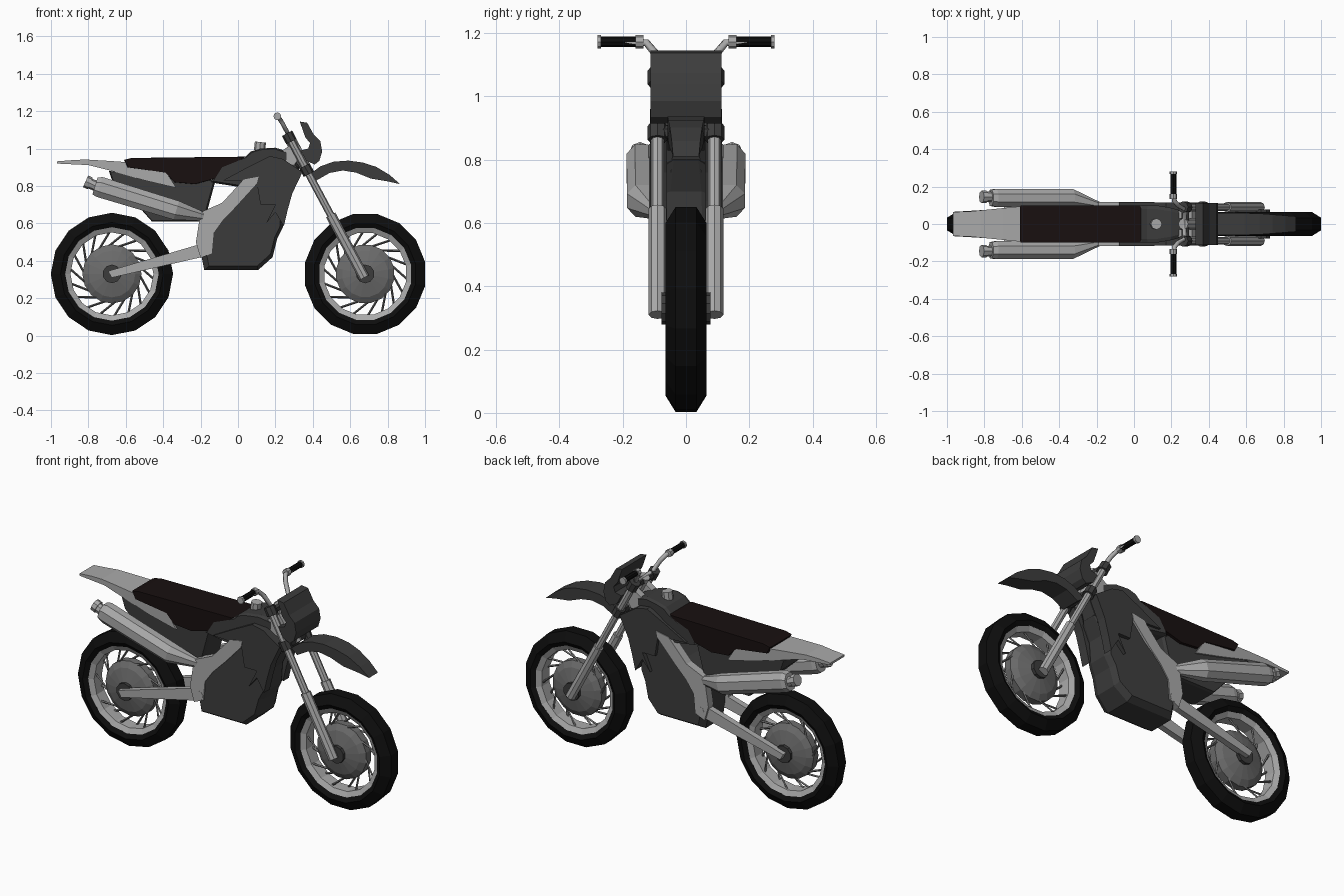
import bpy, bmesh, math
from mathutils import Vector, Matrix

if "Cube" in bpy.data.objects:
    bpy.data.objects.remove(bpy.data.objects["Cube"])

def material(name, r, g, b):
    m = bpy.data.materials.new(name)
    m.diffuse_color = (r, g, b, 1)
    m.use_nodes = True
    m.node_tree.nodes["Principled BSDF"].inputs["Base Color"].default_value = m.diffuse_color
    return m

LIGHT = material("light_grey", .40, .40, .40)
MID = material("mid_grey", .15, .15, .15)
DARK = material("dark_grey", .045, .045, .045)
BLACK = material("rubber", .004, .004, .004)
SEAT = material("seat_cover", .009, .005, .005)

def finish(name, bm, mat, mirror=False):
    bmesh.ops.remove_doubles(bm, verts=bm.verts, dist=1e-5)
    bmesh.ops.recalc_face_normals(bm, faces=bm.faces)
    me = bpy.data.meshes.new(name)
    bm.to_mesh(me)
    bm.free()
    me.materials.append(mat)
    ob = bpy.data.objects.new(name, me)
    bpy.context.collection.objects.link(ob)
    if mirror:
        mod = ob.modifiers.new("both_sides", 'MIRROR')
        mod.use_axis = (False, True, False)
    return ob

def loft(name, rings, mat, mirror=False, closed=False):
    """Skin a list of equal-length rings; capped unless closed."""
    bm = bmesh.new()
    vs = [[bm.verts.new(p) for p in r] for r in rings]
    n = len(rings[0])
    pairs = list(zip(vs, vs[1:])) + ([(vs[-1], vs[0])] if closed else [])
    for a, b in pairs:
        for i in range(n):
            bm.faces.new((a[i], a[(i + 1) % n], b[(i + 1) % n], b[i]))
    if not closed:
        bm.faces.new(vs[0])
        bm.faces.new(vs[-1])
    return finish(name, bm, mat, mirror)

def prism(name, pts, w, mat, inner=None, chamfer=0, shrink=.9):
    """Side profile (x, z) given width w; inner makes a mirrored side plate."""
    wf = w if callable(w) else (lambda x: w)
    cx = sum(p[0] for p in pts) / len(pts)
    cz = sum(p[1] for p in pts) / len(pts)
    def ring(s, cut=0):
        k = shrink if (chamfer and not cut) else 1
        return [(cx + (x - cx) * k, s * (wf(x) - cut), cz + (z - cz) * k) for x, z in pts]
    if inner is not None:
        rings = [[(x, inner, z) for x, z in pts]]
    else:
        rings = [ring(-1)] + ([ring(-1, chamfer)] if chamfer else [])
    rings += ([ring(1, chamfer)] if chamfer else []) + [ring(1)]
    return loft(name, rings, mat, inner is not None)

def lathe(name, prof, c, n, mat, phase=0):
    """Spin a closed (radius, y) profile about the axle."""
    rings = []
    for i in range(n):
        a = 2 * math.pi * (i + phase) / n
        rings.append([(c[0] + r * math.cos(a), y, c[1] + r * math.sin(a)) for r, y in prof])
    return loft(name, rings, mat, closed=True)

def add_rod(bm, p, q, r1, r2, n):
    p, q = Vector(p), Vector(q)
    m = Matrix.Translation((p + q) / 2) @ (q - p).to_track_quat('Z', 'Y').to_matrix().to_4x4()
    bmesh.ops.create_cone(bm, cap_ends=True, segments=n, radius1=r1, radius2=r2,
                          depth=(q - p).length, matrix=m)

def rod(name, p, q, r, mat, n=8, mirror=True, r2=None):
    bm = bmesh.new()
    add_rod(bm, p, q, r, r2 or r, n)
    return finish(name, bm, mat, mirror)

# Wheels: tyre, rim, conical hub, swirled spokes and axle
for tag, c, ph in (("rear", (-.674, .33), 0), ("front", (.68, .33), .5)):
    lathe(tag + "_tyre", [(.25, -.05), (.275, -.065), (.327, -.033), (.327, .033),
                          (.275, .065), (.25, .05)], c, 16, BLACK, ph)
    lathe(tag + "_rim", [(.222, -.035), (.258, -.054), (.258, .054), (.222, .035)], c, 16, LIGHT, ph)
    lathe(tag + "_hub", [(0, -.06), (.05, -.06), (.125, -.042), (.158, -.022), (.158, .022),
                         (.125, .042), (.05, .06), (0, .06)], c, 16, MID, ph)
    rod(tag + "_axle", (c[0], -.078, c[1]), (c[0], .078, c[1]), .05, DARK, 10, False)
    bm = bmesh.new()
    for i in range(18):
        a = 2 * math.pi * i / 18
        y = .02 if i % 2 else -.02
        d = math.radians(28)
        add_rod(bm, (c[0] + .145 * math.cos(a), y, c[1] + .145 * math.sin(a)),
                (c[0] + .232 * math.cos(a - d), y, c[1] + .232 * math.sin(a - d)), .006, .006, 4)
    finish(tag + "_spokes", bm, MID)

# Front fork, clamps and handlebar
def fork(z, y=.09):
    return (.675 - (z - .31) * .535, y, z)
rod("fork_lower", fork(.31), fork(.645), .028, LIGHT)
rod("fork_upper", fork(.64), fork(1.07), .02, LIGHT)
for tag, z in (("lower", .885), ("upper", 1.06)):
    rod(tag + "_clamp_ring", fork(z - .022), fork(z + .022), .031, DARK)
    rod(tag + "_clamp_bar", fork(z, -.085), fork(z, .085), .024, DARK, 6, False)
rod("steering_stem", fork(.87, 0), fork(1.08, 0), .03, LIGHT, 8, False)
half = [(.27, .08, 1.075), (.235, .10, 1.14), (.215, .125, 1.17), (.21, .275, 1.173)]
path = [(x, -y, z) for x, y, z in reversed(half)] + half
cu = bpy.data.curves.new("handlebar", 'CURVE')
cu.dimensions = '3D'
cu.bevel_depth = .013
cu.bevel_resolution = 1
cu.use_fill_caps = True
sp = cu.splines.new('POLY')
sp.points.add(len(path) - 1)
for pt, co in zip(sp.points, path):
    pt.co = (*co, 1)
cu.materials.append(LIGHT)
bpy.context.collection.objects.link(bpy.data.objects.new("handlebar", cu))
rod("grip", (.21, .15, 1.173), (.21, .272, 1.173), .016, BLACK)
rod("grip_collar", (.21, .135, 1.173), (.21, .16, 1.173), .021, LIGHT)
rod("grip_end", (.21, .268, 1.173), (.21, .28, 1.173), .021, LIGHT)

# Front plate and front mudguard
prism("front_plate", [(.33, 1.145), (.37, 1.138), (.405, 1.075), (.44, 1.04), (.45, .985), (.435, .935),
                      (.41, .915), (.365, .935), (.335, .99), (.375, 1.0), (.385, 1.03), (.36, 1.06)],
      .112, DARK)
prism("front_mudguard", [(.38, .86), (.44, .905), (.51, .93), (.59, .936), (.67, .925), (.74, .902),
                         (.81, .86), (.867, .81), (.80, .825), (.71, .84), (.63, .872), (.56, .883),
                         (.49, .87), (.42, .83)],
      lambda x: .058 if x < .65 else .058 - (x - .65) * .08, DARK)

# Engine block, tank and shrouds
prism("engine_block", [(-.18, .35), (.107, .35), (.185, .42), (.21, .52), (.24, .58), (.25, .70),
                       (.30, .80), (.10, .86), (-.05, .72), (-.21, .62), (-.20, .45)],
      lambda x: .11 if x < .12 else .11 - (x - .12) * .2, DARK, chamfer=.035)
prism("tank", [(-.15, .82), (-.1, .90), (.037, .955), (.07, .985), (.12, 1.0), (.20, 1.005), (.28, .98),
               (.33, .90), (.28, .76), (.1, .78)],
      lambda x: .10 if x < .15 else .10 - (x - .15) * .25, DARK, chamfer=.02, shrink=.93)
prism("shroud", [(-.08, .83), (.05, .90), (.17, .96), (.24, .945), (.345, .875), (.29, .76), (.265, .67),
                 (.245, .585), (.20, .66), (.15, .60), (.20, .70), (.12, .70), (.10, .82), (.03, .825)],
      .114, DARK, inner=.06)
rod("fuel_cap", (.115, 0, .99), (.12, 0, 1.035), .03, LIGHT, 8, False)

# Frame spars and swingarm
prism("frame_spar", [(.03, .835), (.11, .85), (.10, .81), (.0, .70), (-.08, .62), (-.13, .55), (-.14, .44),
                     (-.20, .415), (-.225, .50), (-.20, .66), (-.085, .71)], .117, LIGHT, inner=.07)
prism("head_spar", [(.18, .95), (.31, 1.04), (.35, .985), (.30, .91)], .07, LIGHT, inner=.03)
prism("swingarm", [(-.695, .345), (-.675, .31), (-.15, .43), (-.15, .50), (-.20, .49)],
      .105, LIGHT, inner=.07)
rod("swingarm_pivot", (-.17, -.118, .46), (-.17, .118, .46), .028, LIGHT, 8, False)

# Seat, side panels and rear mudguard
prism("seat", [(-.61, .94), (-.57, .95), (.037, .957), (-.03, .90), (-.12, .84), (-.23, .81), (-.34, .82),
               (-.39, .872), (-.59, .90)], .10, SEAT, chamfer=.012, shrink=.985)
prism("side_panel", [(-.69, .88), (-.40, .86), (-.12, .83), (-.18, .61), (-.46, .61), (-.54, .70), (-.67, .82)],
      .085, DARK, chamfer=.015, shrink=.97)
prism("rear_mudguard", [(-.968, .932), (-.89, .938), (-.82, .942), (-.70, .935), (-.60, .928), (-.39, .885),
                        (-.33, .79), (-.50, .83), (-.68, .882), (-.80, .912), (-.968, .92)],
      lambda x: min(.095, .065 + max(0, x + .9) * .1), LIGHT)

# Twin exhausts: chamfered square sections, then the tail pipe
def section(x, y, z, hy, hz):
    k = .45
    o = [(1, k), (k, 1), (-k, 1), (-1, k), (-1, -k), (-k, -1), (k, -1), (1, -k)]
    return [(x + .3 * b * hz, y + a * hy, z + b * hz) for a, b in o]
loft("silencer", [section(-.765, .14, .80, .043, .045), section(-.74, .14, .795, .048, .053),
                  section(-.33, .138, .67, .048, .05), section(-.18, .10, .635, .015, .022)],
     LIGHT, mirror=True)
rod("tail_pipe", (-.76, .145, .80), (-.80, .145, .818), .028, LIGHT)
rod("tail_pipe_tip", (-.79, .145, .814), (-.815, .145, .825), .034, LIGHT)
